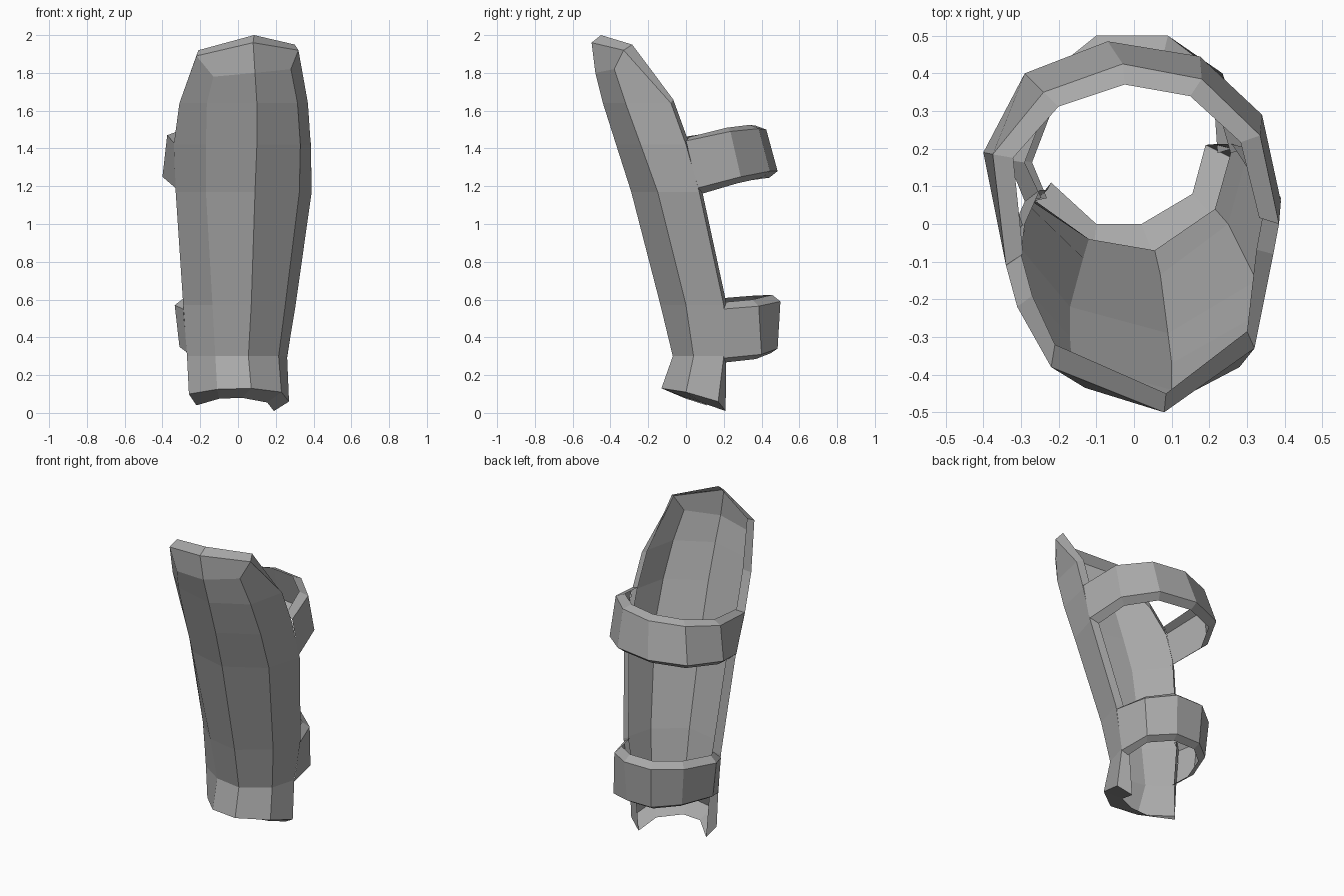
import bpy
import bmesh
from mathutils import Vector

cube = bpy.data.objects.get("Cube")
if cube:
    bpy.data.objects.remove(cube, do_unlink=True)

# One plain grey material
grey = bpy.data.materials.new("plain_grey")
grey.use_nodes = True
colour = (0.4, 0.4, 0.4, 1)
grey.diffuse_color = colour
grey.node_tree.nodes["Principled BSDF"].inputs["Base Color"].default_value = colour


def make_object(name, faces):
    """Build a flat shaded object from faces given as corner positions."""
    bm = bmesh.new()
    verts = {}
    for face in faces:
        corners = []
        for point in face:
            key = tuple(point)
            if key not in verts:
                verts[key] = bm.verts.new(key)
            if verts[key] not in corners:
                corners.append(verts[key])
        if len(corners) > 2:
            bm.faces.new(corners)
    mesh = bpy.data.meshes.new(name)
    bm.to_mesh(mesh)
    bm.free()
    mesh.materials.append(grey)
    obj = bpy.data.objects.new(name, mesh)
    bpy.context.collection.objects.link(obj)
    return obj


def grid_faces(rows):
    """Join neighbouring rows of points with quads."""
    faces = []
    for low, high in zip(rows, rows[1:]):
        for i in range(len(low) - 1):
            faces.append((low[i], low[i + 1], high[i + 1], high[i]))
    return faces


def vectors(points):
    return [Vector(p) for p in points]


# Shin plate: five vertical creases, each given as x, y at shared heights
heights = (.3, .57, 1.17, 1.42, 1.64)
creases = [
    ((-.27, .06), (-.29, .06), (-.33, -.03), (-.34, -.11), (-.31, -.22)),
    ((-.12, -.04), (-.135, -.09), (-.17, -.22), (-.17, -.3), (-.165, -.37)),
    ((.055, -.07), (.07, -.135), (.09, -.29), (.1, -.37), (.1, -.44)),
    ((.215, .04), (.25, 0), (.325, -.15), (.33, -.24), (.315, -.32)),
    ((.26, .2), (.305, .2), (.39, .07), (.385, 0), (.37, -.08)),
]
bottom = vectors([(-.26, .06, .1), (-.11, -.1, .125), (.07, -.13, .13),
                  (.23, 0, .11), (.27, .17, .06)])
bottom_lip = vectors([(-.22, .11, .04), (-.1, 0, .075), (.02, 0, .08),
                      (.155, .08, .055), (.19, .21, .01)])

# Pointed top: three corners, with the bevelled crease ends just below
left_top, ridge_top, right_top = vectors(
    [(-.22, -.38, 1.89), (.08, -.5, 1.96), (.32, -.33, 1.92)])
shoulder = [left_top, *vectors([(-.13, -.435, 1.78), (.09, -.48, 1.8),
                                (.28, -.38, 1.82)]), right_top]
crest = [left_top, left_top, ridge_top, right_top, right_top]
top_lip = vectors([(.3, -.285, 1.95), (.085, -.45, 2), (-.21, -.32, 1.92)])

rows = [bottom]
for level, z in enumerate(heights):
    rows.append([Vector((*crease[level], z)) for crease in creases])
rows += [shoulder, crest]

# Turned-in lip that follows the whole border of the plate
right_edge = [row[-1] for row in rows[1:6]]
left_edge = [row[0] for row in rows[5:0:-1]]
border = bottom + right_edge + [right_top, ridge_top, left_top] + left_edge
lip = (bottom_lip
       + [p + Vector((-.045, .012, .02)) for p in right_edge]
       + top_lip
       + [p + Vector((.04, .03, .02)) for p in left_edge])
plate = grid_faces(rows) + grid_faces([lip + lip[:1], border + border[:1]])
make_object("shin_plate", plate)


def make_strap(name, low, high, low_lip, high_lip):
    """A band around the back with lips turned inward at both rims."""
    low, high = vectors(low), vectors(high)

    def inset(points, depth, lift):
        result = []
        for p in points:
            inward = Vector((-p.x, .12 - p.y, 0)).normalized() * depth
            result.append(p + inward + Vector((0, 0, lift)))
        return result

    rows = [inset(low, *low_lip), low, high, inset(high, *high_lip)]
    make_object(name, grid_faces(rows))


# Calf straps, running from the right-hand edge round the back
make_strap(
    "upper_strap",
    [(.39, .06, 1.19), (.34, .29, 1.25), (.175, .445, 1.28), (-.07, .485, 1.28),
     (-.29, .4, 1.27), (-.4, .19, 1.25), (-.33, -.04, 1.19)],
    [(.385, 0, 1.44), (.335, .235, 1.49), (.18, .385, 1.505), (-.03, .425, 1.5),
     (-.24, .35, 1.49), (-.375, .185, 1.47), (-.34, -.11, 1.43)],
    (.045, -.035), (.055, .02))
make_strap(
    "lower_strap",
    [(.26, .2, .29), (.235, .4, .31), (.08, .485, .34), (-.09, .485, .34),
     (-.23, .37, .35), (-.31, .17, .35), (-.27, .06, .32)],
    [(.3, .2, .55), (.24, .385, .565), (.09, .5, .59), (-.1, .5, .59),
     (-.25, .38, .585), (-.335, .17, .57), (-.29, .06, .55)],
    (.04, -.025), (.045, .035))
